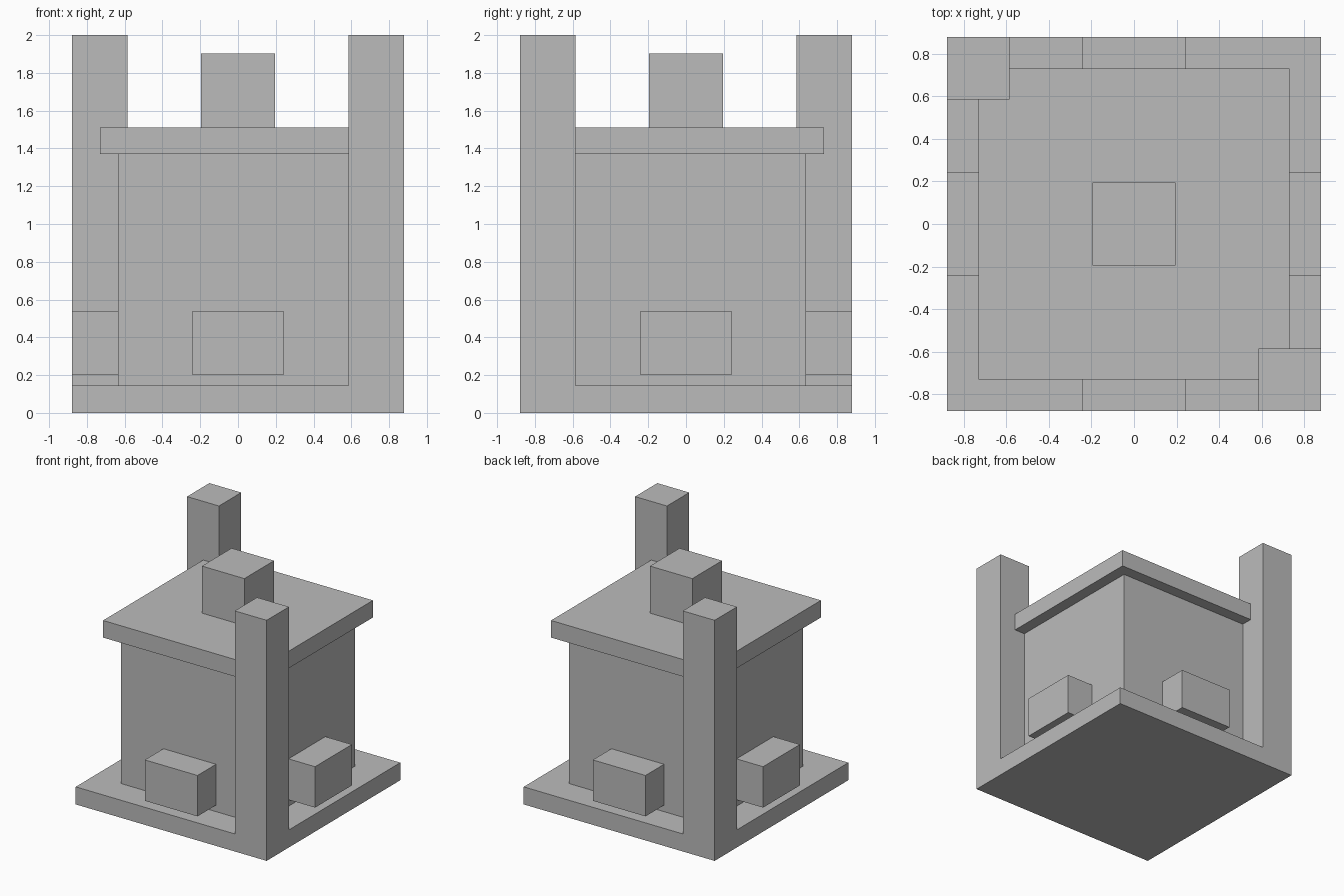
import bpy
from math import radians
from mathutils import Matrix, Vector

cube = bpy.data.objects.get("Cube")
if cube:
    bpy.data.objects.remove(cube, do_unlink=True)

# Single plain grey
GREY = (0.5, 0.5, 0.5, 1.0)
grey = bpy.data.materials.new("plain grey")
grey.use_nodes = True
grey.diffuse_color = GREY
grey.node_tree.nodes["Principled BSDF"].inputs["Base Color"].default_value = GREY


def box(name, low, high, turn=0):
    """Box between two corners, turned about the z axis by whole degrees."""
    low, high = Vector(low), Vector(high)
    bpy.ops.mesh.primitive_cube_add(size=1)
    obj = bpy.context.object
    obj.name = name
    obj.data.name = name
    place = Matrix.Translation((low + high) / 2) @ Matrix.Diagonal((high - low).to_4d())
    obj.data.transform(Matrix.Rotation(radians(turn), 4, 'Z') @ place)
    obj.data.materials.append(grey)
    return obj


def block(name, half, bottom, top):
    """Square block centred on the z axis."""
    return box(name, (-half, -half, bottom), (half, half, top))


EDGE = 0.878   # half width of the base
WALL = 0.634   # half width of the body

# Central stack
block("base", EDGE, 0.0, 0.146)
block("body", WALL, 0.146, 1.37)
block("roof", 0.73, 1.37, 1.512)
block("roof_cap", 0.195, 1.512, 1.903)

# Tall posts on two opposite corners
for name, turn in (("front_left_post", 0), ("back_right_post", 180)):
    box(name, (0.585, -EDGE, 0.0), (EDGE, -0.585, 2.0), turn)

# One box projecting from each wall, clear of the base
for side, turn in (("front", 0), ("left", 90), ("back", 180), ("right", 270)):
    box(side + "_wall_box", (-0.242, -EDGE, 0.2), (0.242, -WALL, 0.54), turn)
